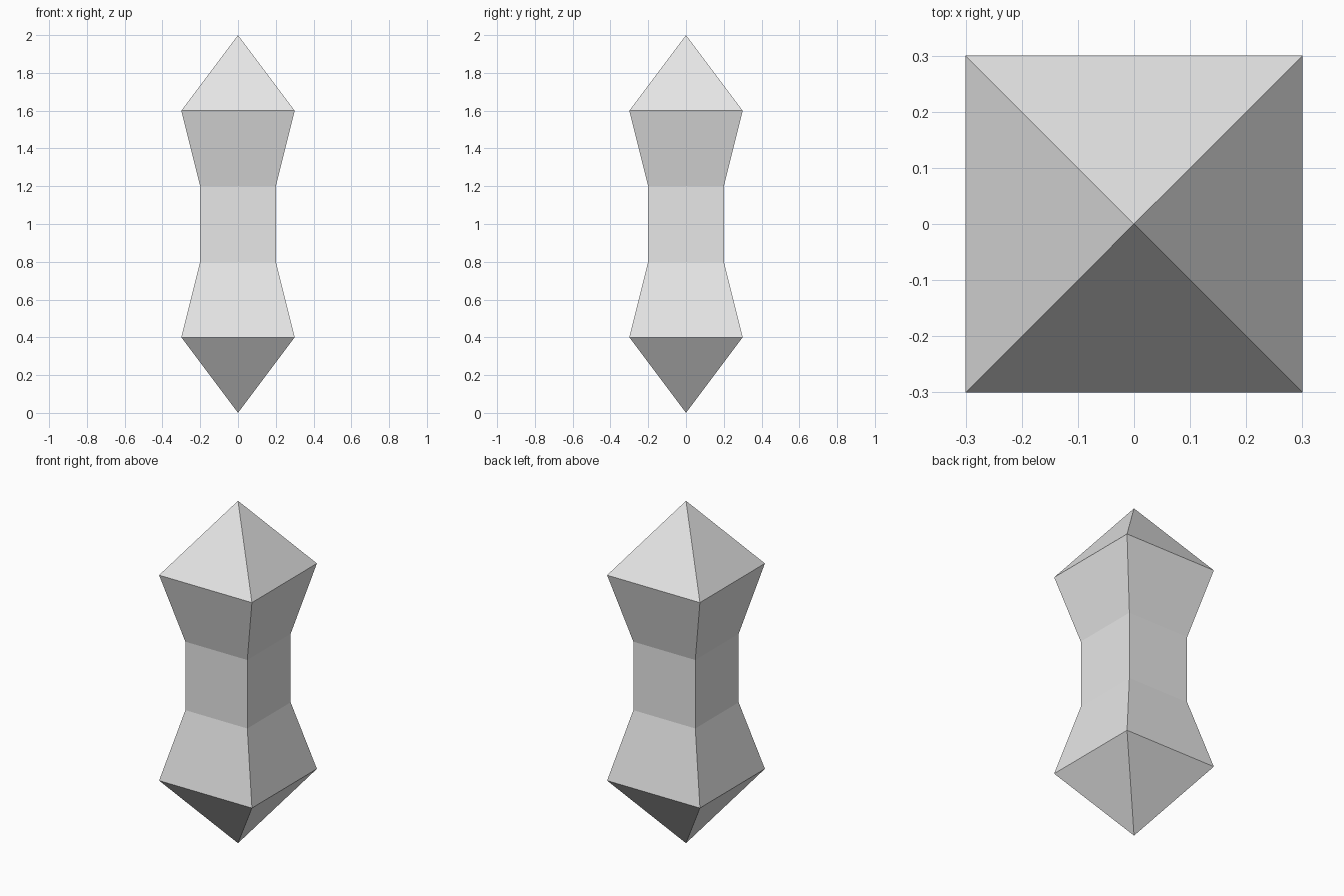
import bpy
import bmesh

if "Cube" in bpy.data.objects:
    bpy.data.objects.remove(bpy.data.objects["Cube"], do_unlink=True)

# Plain light grey
grey = bpy.data.materials.new("light_grey")
grey.use_nodes = True
colour = (0.8, 0.8, 0.8, 1)
grey.diffuse_color = colour
grey.node_tree.nodes["Principled BSDF"].inputs["Base Color"].default_value = colour

# Square cross-sections as (half width, height), between two pointed tips
SECTIONS = [(0.3, 0.4), (0.2, 0.8), (0.2, 1.2), (0.3, 1.6)]
CORNERS = [(-1, -1), (1, -1), (1, 1), (-1, 1)]

bm = bmesh.new()
rings = [[bm.verts.new((x * w, y * w, z)) for x, y in CORNERS] for w, z in SECTIONS]
bottom_tip = bm.verts.new((0, 0, 0))
top_tip = bm.verts.new((0, 0, 2))

for i in range(4):
    j = (i + 1) % 4
    # Waisted shaft
    for low, high in zip(rings, rings[1:]):
        bm.faces.new((low[i], low[j], high[j], high[i]))
    # Pyramid tips
    bm.faces.new((rings[0][j], rings[0][i], bottom_tip))
    bm.faces.new((rings[-1][i], rings[-1][j], top_tip))

bmesh.ops.recalc_face_normals(bm, faces=bm.faces)
mesh = bpy.data.meshes.new("pointed_pillar")
bm.to_mesh(mesh)
bm.free()
mesh.materials.append(grey)
pillar = bpy.data.objects.new("pointed_pillar", mesh)
bpy.context.collection.objects.link(pillar)
